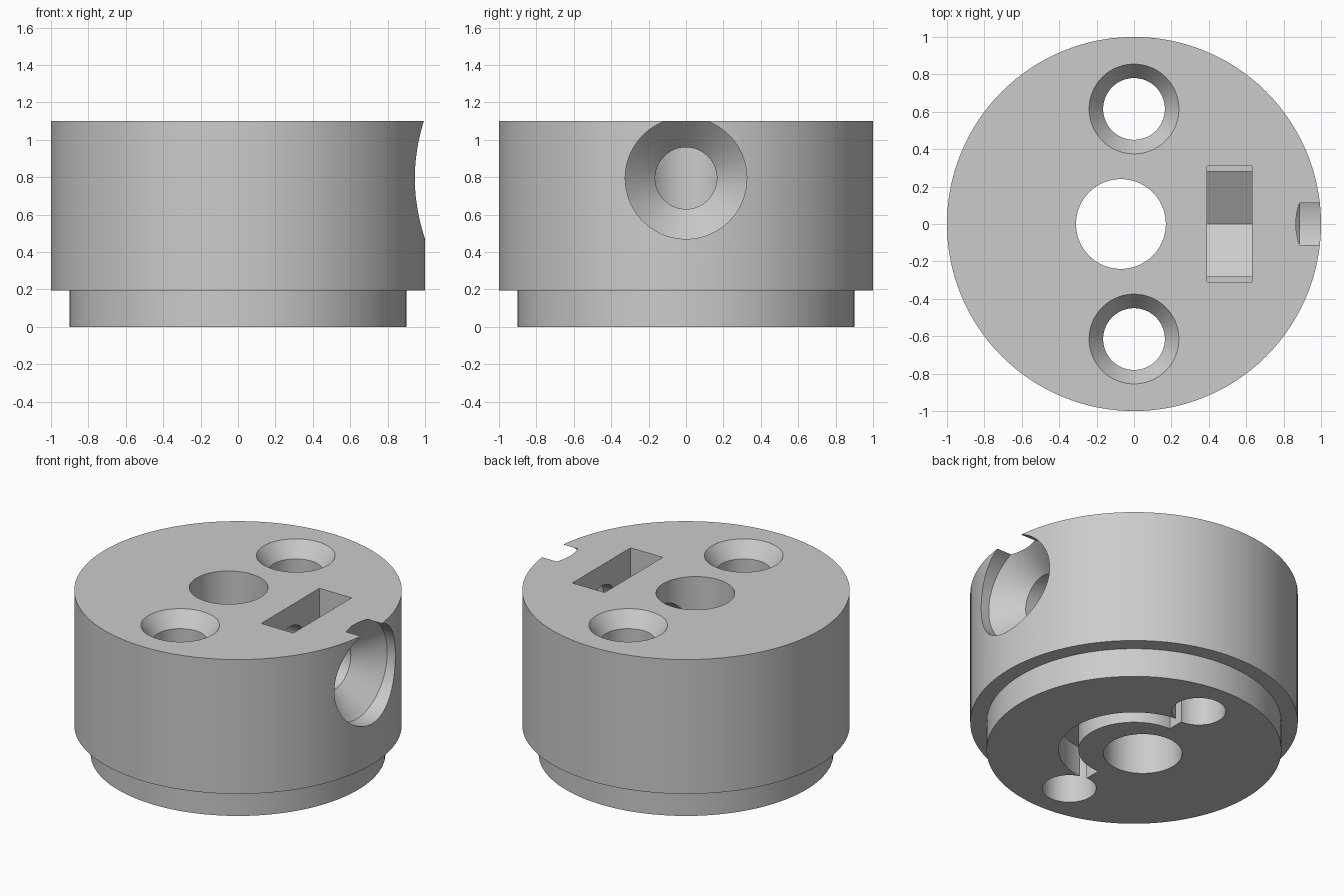
import bpy, bmesh
from math import sin, cos, pi, radians
from mathutils import Matrix

if "Cube" in bpy.data.objects:
    bpy.data.objects.remove(bpy.data.objects["Cube"])

SEG = 128
grey = bpy.data.materials.new("plain grey")
grey.use_nodes = True
grey.diffuse_color = (0.6, 0.6, 0.6, 1)
bsdf = next(n for n in grey.node_tree.nodes if n.type == 'BSDF_PRINCIPLED')
bsdf.inputs["Base Color"].default_value = (0.6, 0.6, 0.6, 1)


def finish(bm, name, matrix):
    bmesh.ops.transform(bm, matrix=matrix, verts=bm.verts)
    bmesh.ops.recalc_face_normals(bm, faces=bm.faces)
    mesh = bpy.data.meshes.new(name)
    bm.to_mesh(mesh)
    bm.free()
    mesh.materials.append(grey)
    obj = bpy.data.objects.new(name, mesh)
    bpy.context.collection.objects.link(obj)
    return obj


def lathe(name, profile, matrix=Matrix(), seg=SEG):
    """Closed solid turned from (radius, height) points."""
    bm = bmesh.new()
    rings = [[bm.verts.new((r * cos(2 * pi * i / seg), r * sin(2 * pi * i / seg), z))
              for i in range(seg)] for r, z in profile]
    for a, b in zip(rings, rings[1:]):
        for i in range(seg):
            j = (i + 1) % seg
            bm.faces.new((a[i], a[j], b[j], b[i]))
    bm.faces.new(rings[0])
    bm.faces.new(rings[-1])
    return finish(bm, name, matrix)


def prism(name, outline, direction, matrix=Matrix()):
    """Outline of 3D points pushed along a direction."""
    bm = bmesh.new()
    face = bm.faces.new([bm.verts.new(p) for p in outline])
    out = bmesh.ops.extrude_face_region(bm, geom=[face], use_keep_orig=True)
    verts = [v for v in out["geom"] if isinstance(v, bmesh.types.BMVert)]
    bmesh.ops.translate(bm, vec=direction, verts=verts)
    return finish(bm, name, matrix)


# Stepped round body
body = lathe("collar_body", [(0.9, 0), (0.9, 0.195), (1, 0.195), (1, 1.1)])
cutters = []

# Central through bore, slightly off centre
cutters.append(lathe("centre_bore", [(0.24, -0.1), (0.24, 1.2)],
                     Matrix.Translation((-0.07, 0, 0))))

# Countersunk screw holes
for side, y in (("back", 0.615), ("front", -0.615)):
    cutters.append(lathe(side + "_screw_hole",
                         [(0.165, -0.1), (0.165, 1.0), (0.24, 1.1), (0.24, 1.2)],
                         Matrix.Translation((0, y, 0))))

# Sideways countersunk clamp hole, reaching the central bore
cutters.append(lathe("clamp_hole",
                     [(0.165, -0.07), (0.165, 0.725), (0.325, 0.885), (0.325, 1.2)],
                     Matrix.Translation((0, 0, 0.795)) @ Matrix.Rotation(radians(90), 4, 'Y')))

# Nut slot with a hexagonal bottom
half = [(0.31, 1.2), (0.31, 0.795), (0.28, 0.795), (0.28, 0.633)]
outline = half + [(0, 0.471)] + [(-y, z) for y, z in reversed(half)]
cutters.append(prism("nut_slot", [(0.39, y, z) for y, z in outline], (0.24, 0, 0)))

# Half-ring groove in the underside
angles = [-pi / 2 + pi * i / 64 for i in range(65)]
ring = [(0.46 * cos(a), 0.46 * sin(a), -0.1) for a in angles]
ring += [(0.34 * cos(a), 0.34 * sin(a), -0.1) for a in reversed(angles)]
cutters.append(prism("underside_groove", ring, (0, 0, 0.3)))

# Cut everything out of the body
bpy.ops.object.select_all(action='DESELECT')
bpy.context.view_layer.objects.active = body
body.select_set(True)
for cutter in cutters:
    cutter.hide_render = True
    mod = body.modifiers.new(cutter.name, 'BOOLEAN')
    mod.operation = 'DIFFERENCE'
    mod.solver = 'EXACT'
    mod.object = cutter
    bpy.ops.object.modifier_apply(modifier=mod.name)
    bpy.data.objects.remove(cutter)

bpy.ops.object.shade_smooth_by_angle(angle=radians(20))
